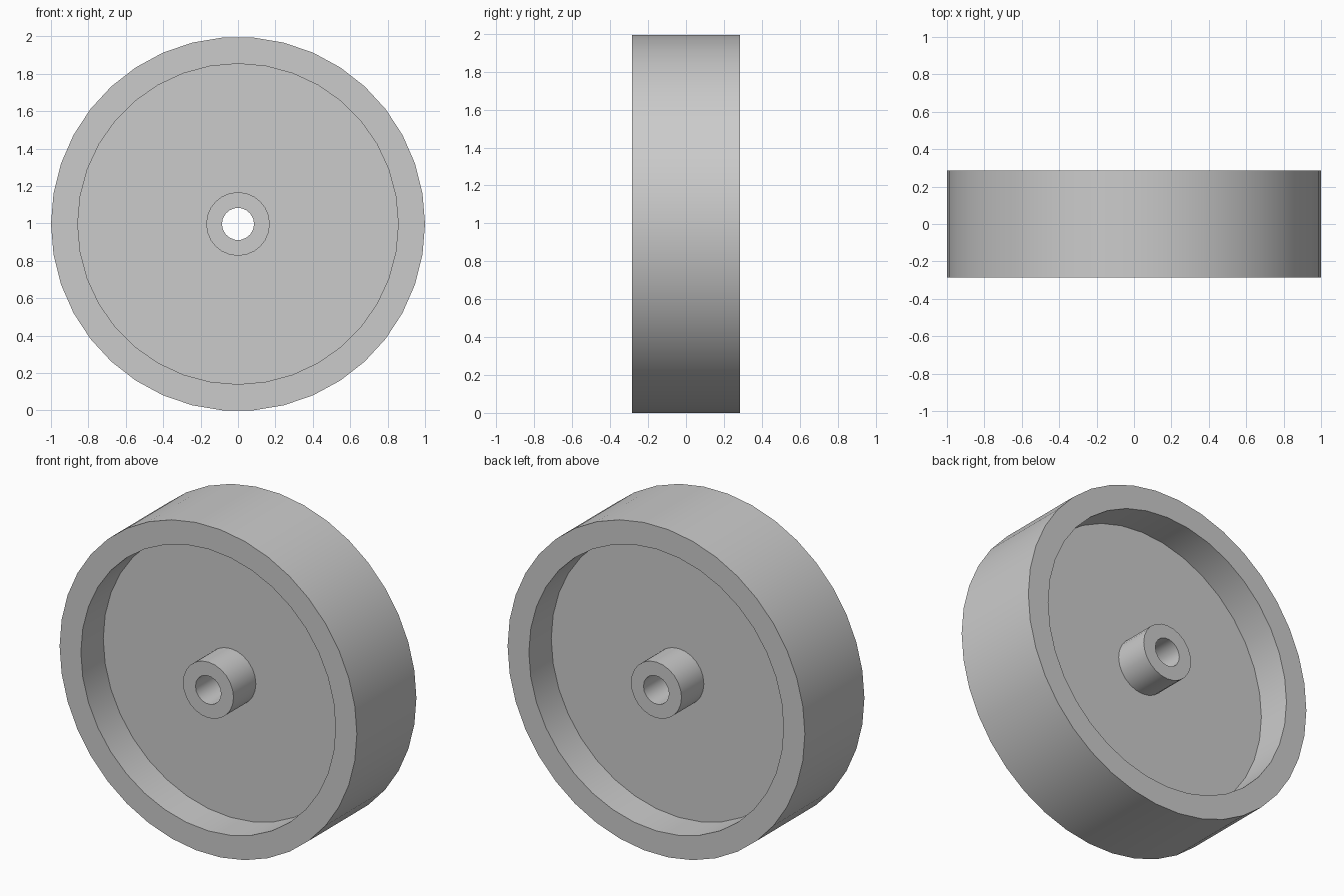
import bpy, bmesh
from math import cos, sin, pi, radians

cube = bpy.data.objects.get("Cube")
if cube:
    bpy.data.objects.remove(cube)

# Proportions
HALF_WIDTH = 0.286
HALF_WEB = 0.071
RIM = (1.0, 38)          # radius, number of sides
RECESS = (0.857, 36)
HUB = (0.17, 24)
BORE = (0.086, 18)
CENTRE_Z = cos(pi / RIM[1])   # rests on a flat facet

bm = bmesh.new()


def ring(circle, y):
    """Closed loop of edges around the axle."""
    radius, sides = circle
    verts = [bm.verts.new((radius * cos(2 * pi * i / sides), y,
                           CENTRE_Z + radius * sin(2 * pi * i / sides)))
             for i in range(sides)]
    return [bm.edges.new((verts[i - 1], verts[i])) for i in range(sides)]


def wall(a, b):
    """Cylindrical surface between two matching rings."""
    bmesh.ops.bridge_loops(bm, edges=a + b)


def annulus(a, b, side):
    """Flat face between two concentric rings."""
    bmesh.ops.triangle_fill(bm, edges=a + b, use_beauty=True, normal=(0, side, 0))


# Both sides are identical: rim face, recess wall, web face, hub, hub face
through = []
for side in (-1, 1):
    rim = ring(RIM, side * HALF_WIDTH)
    recess_top = ring(RECESS, side * HALF_WIDTH)
    recess_floor = ring(RECESS, side * HALF_WEB)
    hub_base = ring(HUB, side * HALF_WEB)
    hub_top = ring(HUB, side * HALF_WIDTH)
    bore = ring(BORE, side * HALF_WIDTH)
    annulus(rim, recess_top, side)
    wall(recess_top, recess_floor)
    annulus(recess_floor, hub_base, side)
    wall(hub_base, hub_top)
    annulus(hub_top, bore, side)
    through.append((rim, bore))

# Tread and axle bore run the full width
for front, back in zip(*through):
    wall(front, back)

bmesh.ops.recalc_face_normals(bm, faces=bm.faces)
mesh = bpy.data.meshes.new("wheel")
bm.to_mesh(mesh)
bm.free()

# Plain grey material
grey = bpy.data.materials.new("light grey")
colour = (0.6, 0.6, 0.6, 1)
grey.use_nodes = True
grey.diffuse_color = colour
for node in grey.node_tree.nodes:
    if node.type == 'BSDF_PRINCIPLED':
        node.inputs["Base Color"].default_value = colour
mesh.materials.append(grey)

wheel = bpy.data.objects.new("wheel", mesh)
bpy.context.collection.objects.link(wheel)
bpy.ops.object.select_all(action='DESELECT')
wheel.select_set(True)
bpy.context.view_layer.objects.active = wheel
bpy.ops.object.shade_smooth_by_angle(angle=radians(30))
